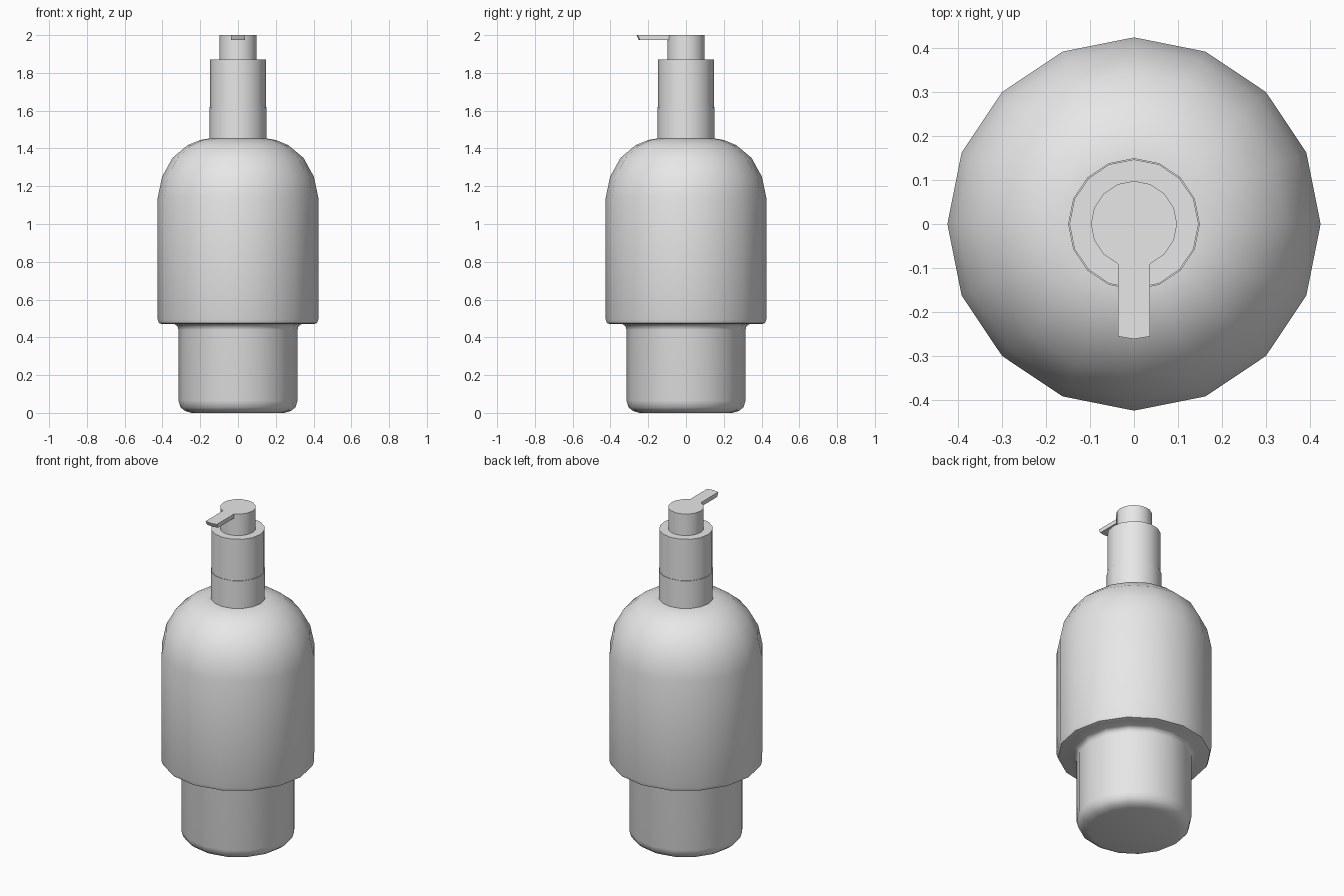
import bpy, bmesh, math

cube = bpy.data.objects.get("Cube")
if cube:
    bpy.data.objects.remove(cube, do_unlink=True)

SIDES = 16

grey = bpy.data.materials.new("plain grey")
grey.use_nodes = True
COLOUR = (0.8, 0.8, 0.8, 1)
grey.diffuse_color = COLOUR
grey.node_tree.nodes["Principled BSDF"].inputs["Base Color"].default_value = COLOUR


def finish(name, bm, angle):
    """Turn a bmesh into a shaded, coloured object."""
    bmesh.ops.recalc_face_normals(bm, faces=bm.faces[:])
    mesh = bpy.data.meshes.new(name)
    bm.to_mesh(mesh)
    bm.free()
    mesh.materials.append(grey)
    obj = bpy.data.objects.new(name, mesh)
    bpy.context.collection.objects.link(obj)
    bpy.ops.object.select_all(action='DESELECT')
    obj.select_set(True)
    bpy.context.view_layer.objects.active = obj
    bpy.ops.object.shade_smooth_by_angle(angle=math.radians(angle))
    return obj


def lathe(name, profile, angle=40):
    """Spin (radius, height) points about z and cap both ends."""
    bm = bmesh.new()
    rings = []
    for r, z in profile:
        rings.append([bm.verts.new((r * math.cos(a), r * math.sin(a), z))
                      for a in (math.tau * i / SIDES for i in range(SIDES))])
    for low, high in zip(rings, rings[1:]):
        for i in range(SIDES):
            j = (i + 1) % SIDES
            bm.faces.new((low[i], low[j], high[j], high[i]))
    bm.faces.new(rings[0])
    bm.faces.new(rings[-1])
    return finish(name, bm, angle)


# Bottle: narrow base, wide body and domed shoulder
lathe("bottle", [
    (0.245, 0), (0.28, 0.01), (0.305, 0.03), (0.315, 0.065),
    (0.315, 0.44), (0.32, 0.46), (0.338, 0.47),
    (0.40, 0.47), (0.418, 0.475), (0.425, 0.495),
    (0.425, 1.14), (0.402, 1.25), (0.347, 1.35), (0.267, 1.417),
    (0.20, 1.445), (0.15, 1.453)], 50)

# Neck sleeve with the slimmer collar rising out of it
lathe("neck_sleeve", [(0.15, 1.44), (0.15, 1.62)])
lathe("pump_collar", [(0.147, 1.44), (0.147, 1.87)])
lathe("pump_head", [(0.098, 1.86), (0.098, 2.0)])

# Spout: flat bar with a slightly pointed, undercut tip
bm = bmesh.new()
top = [(-0.037, -0.05), (-0.037, -0.256), (0, -0.262), (0.037, -0.256), (0.037, -0.05)]
upper = [bm.verts.new((x, y, 2.0)) for x, y in top]
lower = [bm.verts.new((x, y + (0.012 if y < -0.1 else 0), 1.975)) for x, y in top]
bm.faces.new(upper)
bm.faces.new(lower)
for i in range(len(top)):
    j = (i + 1) % len(top)
    bm.faces.new((upper[i], upper[j], lower[j], lower[i]))
finish("spout", bm, 30)
